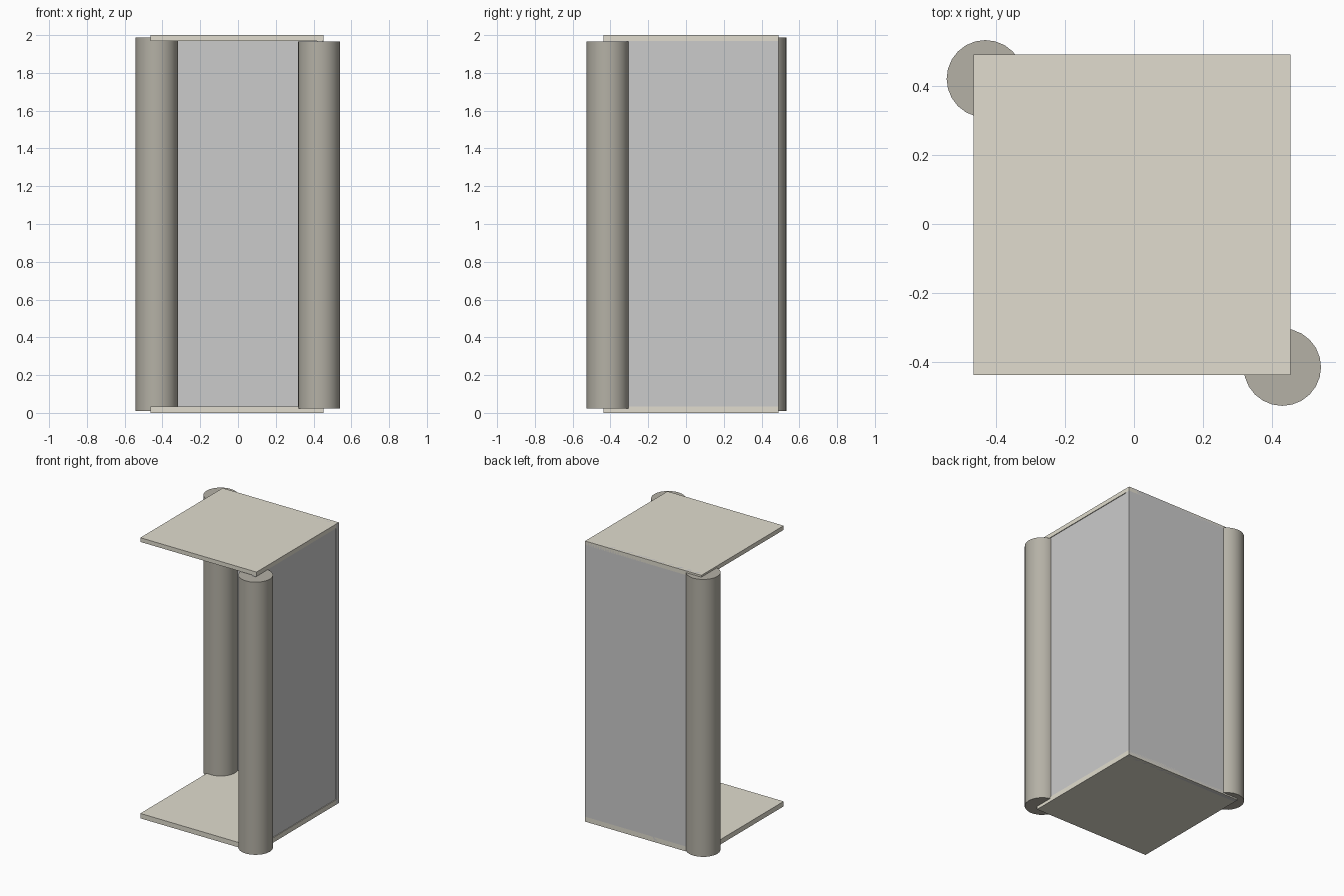
import bpy

if "Cube" in bpy.data.objects:
    bpy.data.objects.remove(bpy.data.objects["Cube"])

def material(name, rgb):
    m = bpy.data.materials.new(name)
    m.diffuse_color = (*rgb, 1)
    m.use_nodes = True
    m.node_tree.nodes["Principled BSDF"].inputs["Base Color"].default_value = m.diffuse_color
    return m

BEIGE = material("beige", (0.75, 0.72, 0.62))
BROWN = material("brown_grey", (0.46, 0.44, 0.38))

def box(name, lo, hi, mat=None):
    centre = [(a + b) / 2 for a, b in zip(lo, hi)]
    bpy.ops.mesh.primitive_cube_add(size=1, location=centre)
    o = bpy.context.object
    o.name = name
    o.scale = [b - a for a, b in zip(lo, hi)]
    bpy.ops.object.transform_apply(location=False, rotation=False, scale=True)
    if mat:
        o.data.materials.append(mat)
    return o

def column(name, x, y, z0, z1):
    bpy.ops.mesh.primitive_cylinder_add(vertices=24, radius=0.112, depth=z1 - z0,
                                        location=(x, y, (z0 + z1) / 2))
    o = bpy.context.object
    o.name = name
    o.data.materials.append(BROWN)
    bpy.ops.object.shade_smooth_by_angle()

X0, X1, Y0, Y1 = -0.464, 0.452, -0.437, 0.49
T = 0.03

# Floor and roof plates
box("floor_plate", (X0, Y0, 0), (X1, Y1, 0.035), BEIGE)
box("roof_plate", (X0, Y0, 1.97), (X1, Y1, 2.0), BEIGE)

# Two walls meeting at the back right corner; front and left stay open
box("back_wall", (X0, Y1 - T, 0), (X1, Y1, 2.0))
box("right_wall", (X1 - T - 0.005, Y0, 0.03), (X1 - 0.005, Y1 - T, 1.975))

# Round columns on opposite corners
column("back_left_column", -0.43, 0.42, 0.01, 1.987)
column("front_right_column", 0.429, -0.414, 0.022, 1.965)
